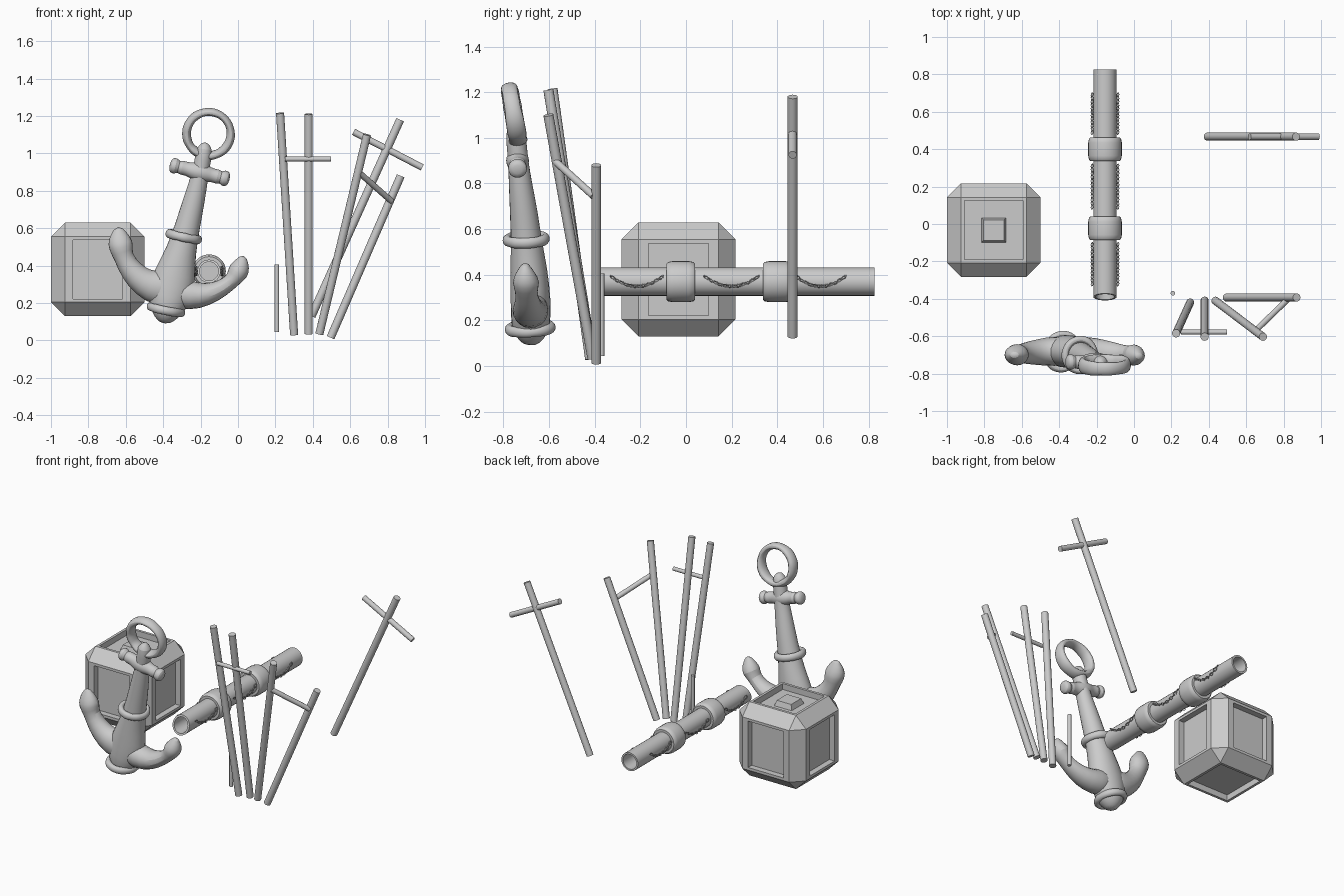
import bpy, bmesh, math, random
from mathutils import Vector, Matrix

if "Cube" in bpy.data.objects:
    bpy.data.objects.remove(bpy.data.objects["Cube"])

random.seed(4)


def finish(name, bm, smooth=True, subdiv=0):
    bmesh.ops.recalc_face_normals(bm, faces=bm.faces)
    me = bpy.data.meshes.new(name)
    bm.to_mesh(me)
    bm.free()
    ob = bpy.data.objects.new(name, me)
    bpy.context.collection.objects.link(ob)
    if subdiv:
        ob.modifiers.new("round", 'SUBSURF').levels = subdiv
        ob.modifiers["round"].render_levels = subdiv
    if smooth:
        bpy.ops.object.select_all(action='DESELECT')
        ob.select_set(True)
        bpy.context.view_layer.objects.active = ob
        bpy.ops.object.shade_smooth_by_angle(angle=math.radians(40))
    return ob


def bridge(bm, rings, loop=False):
    n = len(rings[0])
    count = len(rings) if loop else len(rings) - 1
    for i in range(count):
        a, b = rings[i], rings[(i + 1) % len(rings)]
        for k in range(n):
            bm.faces.new((a[k], a[(k + 1) % n], b[(k + 1) % n], b[k]))
    if not loop:
        bm.faces.new(rings[0])
        bm.faces.new(rings[-1])


def pole(name, a, b, r, sides=14):
    a, b = Vector(a), Vector(b)
    d = b - a
    bm = bmesh.new()
    mat = Matrix.Translation((a + b) / 2) @ d.to_track_quat('Z', 'Y').to_matrix().to_4x4()
    bmesh.ops.create_cone(bm, cap_ends=True, segments=sides, radius1=r, radius2=r,
                          depth=d.length, matrix=mat)
    return finish(name, bm)


def sweep(name, pts, n=10):
    """Oval limb: points are (x, y, z, radius in the xz plane, radius along y)."""
    bm = bmesh.new()
    P = [Vector(p[:3]) for p in pts]
    rings = []
    for i, p in enumerate(pts):
        t = P[min(i + 1, len(P) - 1)] - P[max(i - 1, 0)]
        t.normalize()
        side = Vector((0, 1, 0)).cross(t).normalized()
        dep = t.cross(side)
        rings.append([bm.verts.new(P[i] + side * p[3] * math.cos(k * math.tau / n)
                                   + dep * p[4] * math.sin(k * math.tau / n)) for k in range(n)])
    bridge(bm, rings)
    return finish(name, bm, subdiv=1)


def torus(bm, centre, rot, major, minor, scale=(1, 1, 1), nu=24, nv=10, lump=0.0):
    m = Matrix.Translation(centre) @ rot.to_4x4() @ Matrix.Diagonal((*scale, 1))
    rings = []
    for i in range(nu):
        u = i * math.tau / nu
        r = minor * (1 + random.uniform(-lump, lump))
        rings.append([bm.verts.new(m @ Vector(((major + r * math.cos(v)) * math.cos(u),
                                               (major + r * math.cos(v)) * math.sin(u),
                                               r * math.sin(v))))
                      for v in (k * math.tau / nv for k in range(nv))])
    bridge(bm, rings, True)


def lathe_y(bm, profile, cx, cz, n=28):
    rings = [[bm.verts.new((cx + r * math.cos(k * math.tau / n), y,
                            cz + r * math.sin(k * math.tau / n))) for k in range(n)]
             for r, y in profile]
    bridge(bm, rings)


# Crate: chamfered cube with a recessed panel on all six faces
C = Vector((-0.75, -0.033, 0.38))
bm = bmesh.new()
bmesh.ops.create_cube(bm, size=0.5)
bmesh.ops.bevel(bm, geom=bm.edges[:], offset=0.075, segments=1, affect='EDGES')
bm.normal_update()
panels = [f for f in bm.faces if max(abs(c) for c in f.normal) > 0.99]
bmesh.ops.inset_individual(bm, faces=panels, thickness=0.025, depth=0)
for f in panels:
    if abs(f.normal.z) < 0.5:      # side panels have wider posts
        for v in f.verts:
            ax = 0 if abs(f.normal.y) > 0.5 else 1
            v.co[ax] -= math.copysign(0.025, v.co[ax])
inward = {f: f.normal.copy() * -0.04 for f in panels}
for f, d in inward.items():
    new = bmesh.ops.extrude_discrete_faces(bm, faces=[f])['faces'][0]
    bmesh.ops.translate(bm, verts=new.verts, vec=d)
bmesh.ops.translate(bm, verts=bm.verts, vec=C)
finish("crate", bm, smooth=False)

# Small raised block in the lid
bm = bmesh.new()
bmesh.ops.create_cube(bm, size=1, matrix=Matrix.Translation(C + Vector((0, 0, 0.225)))
                      @ Matrix.Diagonal((0.135, 0.135, 0.04, 1)))
for v in bm.verts:
    if v.co.z > C.z + 0.225:
        v.co.x += (C.x - v.co.x) * 0.2
        v.co.y += (C.y - v.co.y) * 0.2
finish("lid_block", bm, smooth=False)

# Cannon-like tube with bored ends and a slanted mouth
TX, TZ, TR = -0.155, 0.37, 0.062
bm = bmesh.new()
lathe_y(bm, [(0.05, -0.25), (0.05, -0.39), (TR, -0.39), (TR, 0.825), (0.05, 0.825), (0.05, 0.68)], TX, TZ)
for v in bm.verts:
    if v.co.y < -0.38:
        v.co.y += 0.3 * (v.co.z - TZ)
finish("tube", bm)

# Rounded collars around the tube
for i, y in enumerate((-0.023, 0.40)):
    bm = bmesh.new()
    lathe_y(bm, [(0.058, y - 0.063), (0.078, y - 0.063), (0.086, y - 0.055), (0.09, y - 0.035),
                 (0.09, y + 0.035), (0.086, y + 0.055), (0.078, y + 0.063), (0.058, y + 0.063)], TX, TZ)
    finish(f"tube_collar_{i}", bm)

# Chains draped along both sides of the tube
bm = bmesh.new()
for side in (-1, 1):
    for y0, y1 in ((-0.33, -0.10), (0.08, 0.32), (0.48, 0.70)):
        for i in range(12):
            s = (i + 0.5) / 12
            sag = 0.045 * (1 - (2 * s - 1) ** 2)
            slope = math.atan2(-0.045 * 4 * (1 - 2 * s), y1 - y0)
            rot = (Matrix.Rotation(slope, 3, 'X')
                   @ Matrix.Rotation(math.radians(45 if i % 2 else 135), 3, 'Y'))
            torus(bm, (TX + side * 0.069, y0 + s * (y1 - y0), TZ + 0.025 - sag), rot,
                  0.0085, 0.0025, (0.9, 1.45, 1), 10, 5)
finish("tube_chains", bm)

# Loose poles and their crosspieces
R = 0.022
for name, a, b, r in (
        ("pole_a", (0.30, -0.42, 0.03), (0.225, -0.585, 1.215), R),
        ("pole_b", (0.378, -0.41, 0.035), (0.378, -0.603, 1.21), R),
        ("crossbar_ab", (0.25, -0.578, 0.97), (0.497, -0.578, 0.97), 0.013),
        ("pole_c", (0.435, -0.41, 0.035), (0.69, -0.603, 1.10), R),
        ("pole_d", (0.495, -0.393, 0.015), (0.87, -0.393, 0.88), R),
        ("crossbar_cd", (0.65, -0.57, 0.895), (0.82, -0.405, 0.745), 0.016),
        ("cross_pole", (0.393, 0.467, 0.13), (0.867, 0.467, 1.18), R),
        ("cross_bar", (0.618, 0.467, 1.115), (0.985, 0.467, 0.925), 0.018),
        ("short_stick", (0.208, -0.37, 0.045), (0.208, -0.37, 0.405), 0.012)):
    pole(name, a, b, r)

# Anchor shank and crown
sweep("anchor_shank", [
    (-0.175, -0.748, 1.06, 0.012, 0.015), (-0.178, -0.748, 1.03, 0.045, 0.045),
    (-0.187, -0.742, 0.97, 0.046, 0.046), (-0.20, -0.735, 0.90, 0.045, 0.046),
    (-0.22, -0.727, 0.81, 0.055, 0.052), (-0.255, -0.71, 0.67, 0.066, 0.064),
    (-0.285, -0.70, 0.55, 0.074, 0.07), (-0.32, -0.688, 0.42, 0.095, 0.085),
    (-0.352, -0.68, 0.29, 0.135, 0.092), (-0.38, -0.68, 0.18, 0.105, 0.092),
    (-0.388, -0.682, 0.12, 0.065, 0.065), (-0.39, -0.685, 0.09, 0.025, 0.025)], 12)

# Anchor arms ending in pointed flukes
sweep("anchor_arm_left", [
    (-0.33, -0.68, 0.29, 0.11, 0.08), (-0.43, -0.68, 0.275, 0.105, 0.085),
    (-0.51, -0.685, 0.31, 0.08, 0.075), (-0.575, -0.69, 0.375, 0.065, 0.062),
    (-0.615, -0.695, 0.45, 0.052, 0.05), (-0.625, -0.70, 0.50, 0.072, 0.066),
    (-0.635, -0.70, 0.545, 0.066, 0.05), (-0.64, -0.70, 0.61, 0.018, 0.012)])
sweep("anchor_arm_right", [
    (-0.38, -0.68, 0.27, 0.09, 0.08), (-0.25, -0.68, 0.235, 0.085, 0.085),
    (-0.16, -0.69, 0.245, 0.063, 0.075), (-0.08, -0.695, 0.28, 0.047, 0.058),
    (-0.025, -0.70, 0.325, 0.042, 0.048), (0.0, -0.70, 0.365, 0.062, 0.066),
    (0.017, -0.705, 0.40, 0.052, 0.05), (0.03, -0.705, 0.455, 0.016, 0.012)])

# Anchor stock with knobbed ends
A, B = Vector((-0.365, -0.738, 0.94)), Vector((-0.045, -0.738, 0.86))
sweep("anchor_stock", [(*A.lerp(B, s), r, r) for s, r in (
    (0, 0.02), (0.03, 0.042), (0.1, 0.048), (0.15, 0.03), (0.2, 0.044), (0.28, 0.036),
    (0.38, 0.048), (0.5, 0.056), (0.62, 0.048), (0.72, 0.036), (0.8, 0.044), (0.85, 0.03),
    (0.9, 0.048), (0.97, 0.042), (1, 0.02))])

# Bands around the shank and crown, and the ring at the top
for name, c, d, R1, r1, sc, lump in (
        ("anchor_band_upper", (-0.29, -0.70, 0.555), (0.21, -0.05, 0.97), 0.085, 0.021, (1, 0.95, 1.2), 0.08),
        ("anchor_band_lower", (-0.385, -0.682, 0.165), (0.2, -0.07, 0.97), 0.092, 0.02, (1.03, 0.95, 1.2), 0.08),
        ("anchor_ring", (-0.157, -0.755, 1.105), (0, 1, 0.17), 0.12, 0.024, (1, 1, 1.7), 0.14)):
    bm = bmesh.new()
    torus(bm, c, Vector(d).to_track_quat('Z', 'Y').to_matrix(), R1, r1, sc, 22, 10, lump)
    finish(name, bm, subdiv=1)
